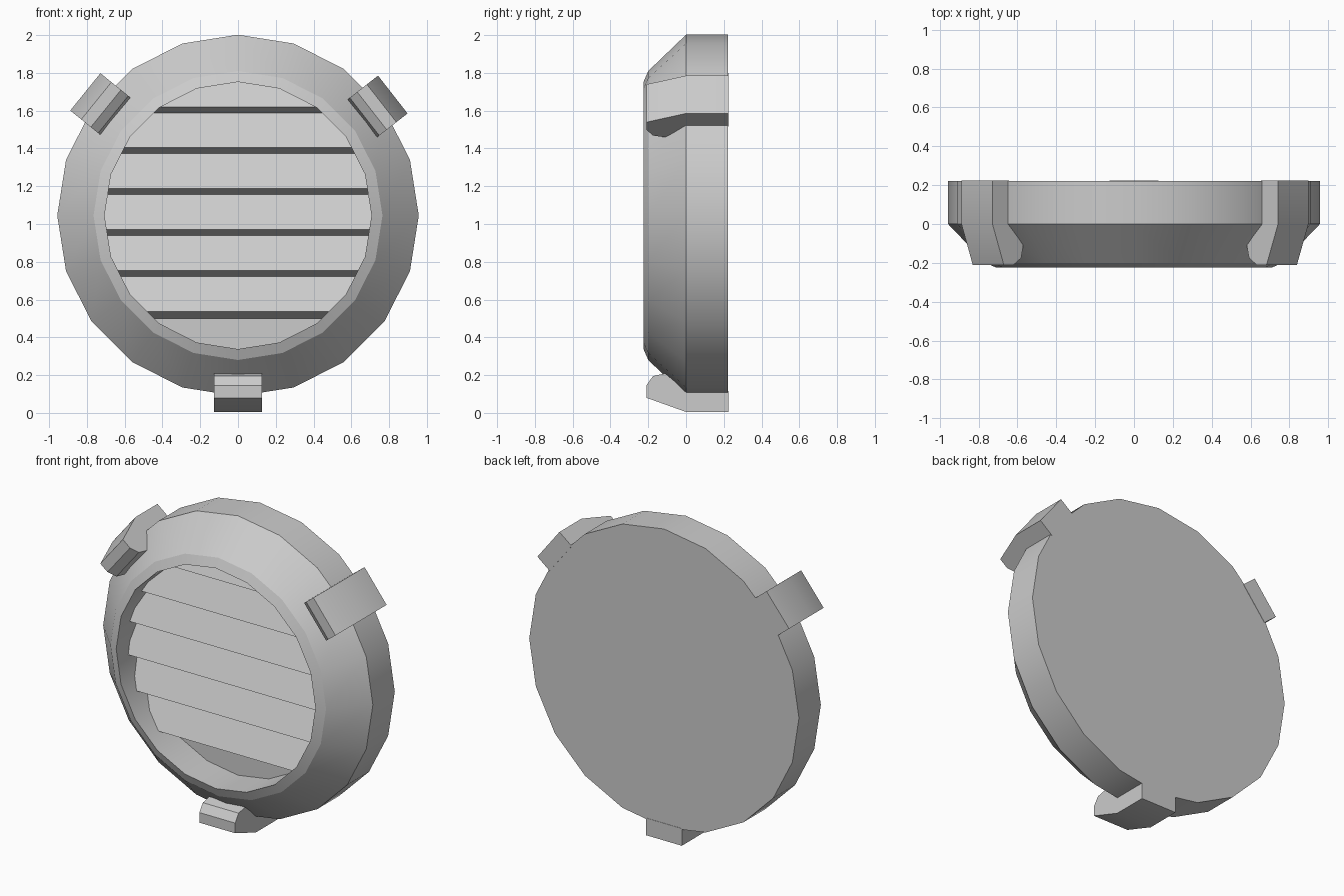
import bpy, bmesh, math
from mathutils import Vector

if "Cube" in bpy.data.objects:
    bpy.data.objects.remove(bpy.data.objects["Cube"])

CZ = 1.045      # height of the disc centre
SIDES = 20


def finish(name, bm, angle=20):
    bmesh.ops.recalc_face_normals(bm, faces=bm.faces)
    me = bpy.data.meshes.new(name)
    bm.to_mesh(me)
    bm.free()
    ob = bpy.data.objects.new(name, me)
    bpy.context.collection.objects.link(ob)
    bpy.ops.object.select_all(action='DESELECT')
    ob.select_set(True)
    bpy.context.view_layer.objects.active = ob
    bpy.ops.object.shade_smooth_by_angle(angle=math.radians(angle))
    return ob


def lathe(name, profile):
    """Turn (radius, y) points round the y axis and cap both ends."""
    bm = bmesh.new()
    rings = []
    for r, y in profile:
        rings.append([bm.verts.new((r * math.sin(2 * math.pi * i / SIDES), y,
                                    CZ + r * math.cos(2 * math.pi * i / SIDES)))
                      for i in range(SIDES)])
    for a, b in zip(rings, rings[1:]):
        for i in range(SIDES):
            j = (i + 1) % SIDES
            bm.faces.new((a[i], a[j], b[j], b[i]))
    bm.faces.new(rings[0])
    bm.faces.new(rings[-1])
    return finish(name, bm)


def bridge(name, left, right):
    """Solid between two matching outlines."""
    bm = bmesh.new()
    a = [bm.verts.new(p) for p in left]
    b = [bm.verts.new(p) for p in right]
    bm.faces.new(a)
    bm.faces.new(b)
    for i in range(len(a)):
        j = (i + 1) % len(a)
        bm.faces.new((a[i], a[j], b[j], b[i]))
    return finish(name, bm)


# Housing: back plate, rim, sloped front and recessed floor
lathe("housing", [(0.957, 0.222), (0.957, 0.0), (0.765, -0.2),
                  (0.707, -0.225), (0.707, 0.0)])


# Louvre slats, lower edges forward, ends buried in the rim
def half_width(z):
    return math.sqrt(max(0.76 ** 2 - (z - CZ) ** 2, 0.01))


for k in range(6):
    z = 0.52 + k * 0.2165
    section = [(-0.12, z + 0.018), (-0.02, z - 0.02),
               (0.05, z + 0.2), (-0.022, z + 0.235)]
    right = [Vector((half_width(pz), y, pz)) for y, pz in section]
    left = [Vector((-v.x, v.y, v.z)) for v in right]
    bridge(f"slat_{k + 1}", left, right)

# Three clips gripping the rim: (radius, y) cross-section
clip = [(1.04, 0.224), (1.04, 0.0), (0.965, -0.21), (0.9, -0.21),
        (0.85, -0.175), (0.836, -0.11), (0.93, 0.0), (0.93, 0.224)]
for name, deg in (("clip_bottom", -90), ("clip_right", 38), ("clip_left", 141)):
    a = math.radians(deg)
    out = Vector((math.cos(a), 0, math.sin(a)))
    side = Vector((-math.sin(a), 0, math.cos(a))) * 0.127
    mid = [Vector((0, y, CZ)) + out * r for r, y in clip]
    bridge(name, [p - side for p in mid], [p + side for p in mid])
